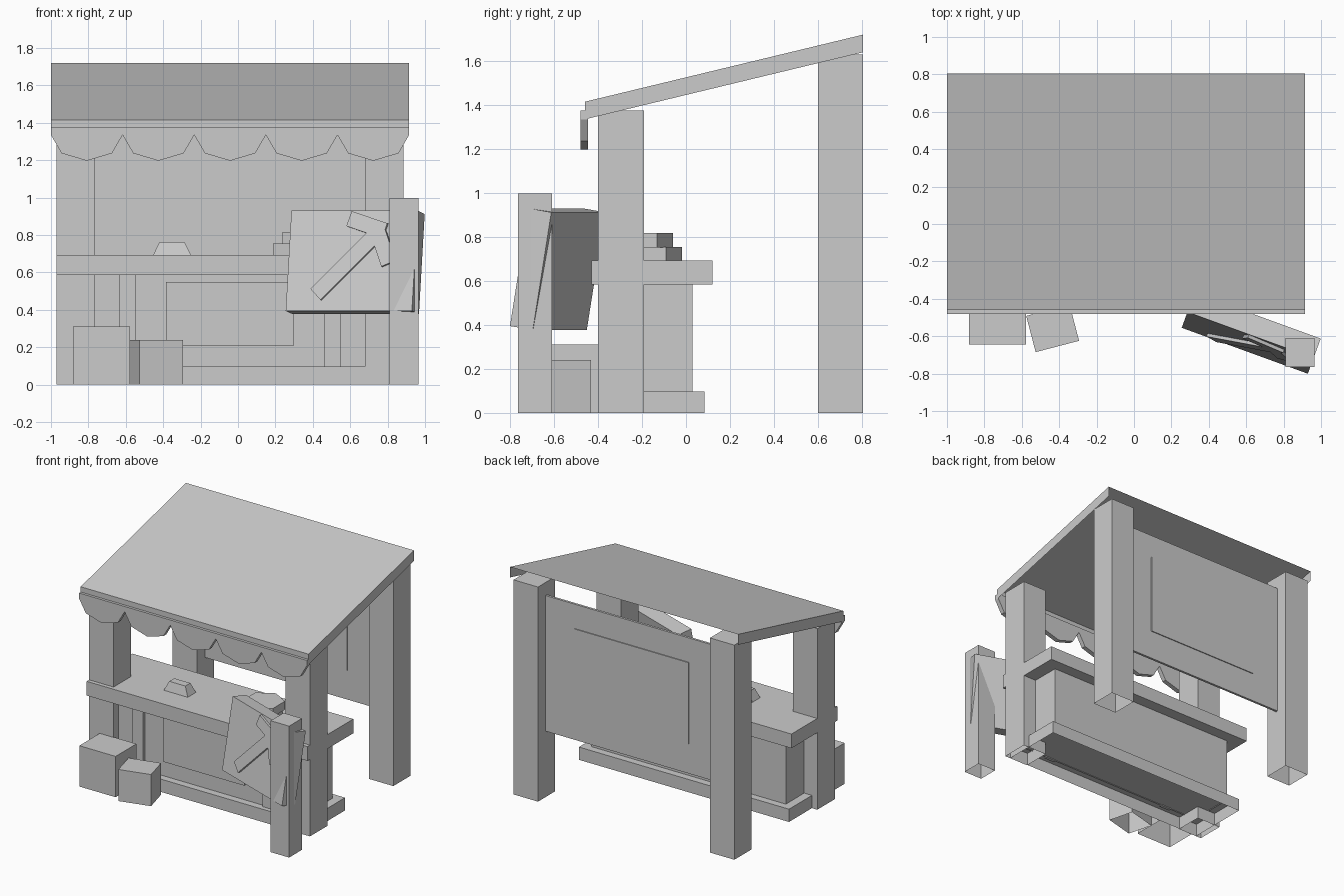
import bpy, bmesh, math
from mathutils import Matrix, Vector

if "Cube" in bpy.data.objects:
    bpy.data.objects.remove(bpy.data.objects["Cube"])


def finish(name, bm, matrix=None):
    me = bpy.data.meshes.new(name)
    bm.to_mesh(me)
    bm.free()
    ob = bpy.data.objects.new(name, me)
    bpy.context.collection.objects.link(ob)
    if matrix is not None:
        ob.matrix_world = matrix
    return ob


def box(name, x, y, z, open_bottom=False, matrix=None):
    bm = bmesh.new()
    size = Matrix.Diagonal((x[1] - x[0], y[1] - y[0], z[1] - z[0], 1))
    mid = Matrix.Translation((sum(x) / 2, sum(y) / 2, sum(z) / 2))
    bmesh.ops.create_cube(bm, size=1, matrix=mid @ size)
    if open_bottom:
        bm.normal_update()
        low = [f for f in bm.faces if f.normal.z < -0.9]
        bmesh.ops.delete(bm, geom=low, context='FACES_ONLY')
    return finish(name, bm, matrix)


def prism(name, pts, y0, y1):
    """Extrude an (x, z) outline from y0 to y1."""
    bm = bmesh.new()
    f = bm.faces.new([bm.verts.new((x, y0, z)) for x, z in pts])
    r = bmesh.ops.extrude_face_region(bm, geom=[f])
    vs = [v for v in r['geom'] if isinstance(v, bmesh.types.BMVert)]
    bmesh.ops.translate(bm, verts=vs, vec=(0, y1 - y0, 0))
    bmesh.ops.recalc_face_normals(bm, faces=bm.faces)
    return finish(name, bm)


CX = -0.0425  # stall centre line

# Corner posts
for side, x in (("left", (-0.97, -0.765)), ("right", (0.68, 0.885))):
    box(f"front_post_{side}", x, (-0.40, -0.19), (0, 1.375), True)
    box(f"back_post_{side}", x, (0.60, 0.805), (0, 1.63), True)

# Roof shell: sloped sheet with front and side skirts, open below and behind
bm = bmesh.new()
ring = [(-1, 0.805), (-1, -0.46), (0.915, -0.46), (0.915, 0.805)]
top_z = lambda y: 1.415 + (y + 0.46) * 0.305 / 1.265
top = [bm.verts.new((x, y, top_z(y))) for x, y in ring]
low = [bm.verts.new((x, y, top_z(y) - 0.08)) for x, y in ring]
bm.faces.new(top)
for i in range(3):
    bm.faces.new((top[i], low[i], low[i + 1], top[i + 1]))
finish("roof", bm)

# Scalloped valance
w = 1.915 / 5
outline = [(0.915, 1.375), (-1, 1.375)]
for i in range(5):
    x = -1 + i * w
    outline += [(x, 1.335), (x + 0.057, 1.237), (x + w / 2, 1.197),
                (x + w - 0.057, 1.237)]
outline.append((0.915, 1.335))
prism("valance", outline, -0.48, -0.445)

# Back wall with a raised centre panel
box("back_wall", (-0.765, 0.68), (0.695, 0.713), (0.50, 1.53))
box("back_wall_panel", (-0.525, 0.435), (0.688, 0.72), (0.725, 1.345))

# Counter
box("counter_top", (-0.97, 0.885), (-0.43, 0.12), (0.585, 0.693))
box("counter_body", (-0.86, 0.775), (-0.34, 0.03), (0.09, 0.59), True)
box("counter_plinth", (-0.925, 0.84), (-0.395, 0.085), (0, 0.097), True)
box("counter_panel", (-0.385, 0.30), (-0.352, -0.335), (0.21, 0.55))
for s in (-1, 1):
    c = CX + s * 0.5475
    box("counter_pilaster", (c - 0.045, c + 0.045), (-0.36, -0.335), (0.09, 0.59))

# Tapered ingot on the counter
bm = bmesh.new()
a = [bm.verts.new((x, y, 0.69)) for x, y in
     ((-0.455, -0.245), (-0.25, -0.245), (-0.25, -0.145), (-0.455, -0.145))]
b = [bm.verts.new((x, y, 0.762)) for x, y in
     ((-0.42, -0.225), (-0.285, -0.225), (-0.285, -0.165), (-0.42, -0.165))]
bm.faces.new(b)
for i in range(4):
    j = (i + 1) % 4
    bm.faces.new((a[i], a[j], b[j], b[i]))
finish("ingot", bm)

# Stacked hexagonal discs
for name, x, y, z in (("lower_disc", 0.312, -0.162, 0.723),
                      ("upper_disc", 0.362, -0.203, 0.785)):
    bm = bmesh.new()
    m = Matrix.Translation((x, y, z)) @ Matrix.Rotation(math.pi / 2, 4, 'Z')
    bmesh.ops.create_cone(bm, cap_ends=True, segments=6, radius1=0.143,
                          radius2=0.143, depth=0.064)
    # put two corners on the y axis
    far = max(bm.verts, key=lambda v: v.co.x)
    if abs(far.co.y) > 0.01:
        m = Matrix.Translation((x, y, z))
    bm.transform(m)
    finish(name, bm)

# Crates
box("large_crate", (-0.882, -0.577), (-0.645, -0.395), (0, 0.31), True)
turn = Matrix.Translation((-0.435, -0.558, 0)) @ Matrix.Rotation(math.radians(14.6), 4, 'Z')
box("small_crate", (-0.12, 0.12), (-0.10, 0.10), (0, 0.24), True, turn)

# Sign post and leaning board
box("sign_post", (0.81, 0.965), (-0.765, -0.61), (0, 0.998), True)
lean = (Matrix.Translation((0.255, -0.555, 0.395))
        @ Matrix.Rotation(math.radians(-20), 4, 'Z')
        @ Matrix.Rotation(math.radians(-9.5), 4, 'X'))
box("sign_board", (0, 0.718), (0, 0.112), (0, 0.543), False, lean)


def on_board(x, z):
    v = (z - 0.395) / 0.986
    return Vector(((x - 0.255 - 0.057 * v) / 0.94, 0, v))


# Arrow made of three raised bars
for name, p, q, width in (("arrow_shaft", (0.42, 0.48), (0.77, 0.83), 0.085),
                          ("arrow_head_upper", (0.60, 0.885), (0.79, 0.82), 0.085),
                          ("arrow_head_right", (0.81, 0.645), (0.745, 0.84), 0.085)):
    p, q = on_board(*p), on_board(*q)
    d = q - p
    m = lean @ Matrix.Translation(p) @ Matrix.Rotation(-math.atan2(d.z, d.x), 4, 'Y')
    box(name, (0, d.length), (-0.018, 0.01), (-width / 2, width / 2), False, m)
